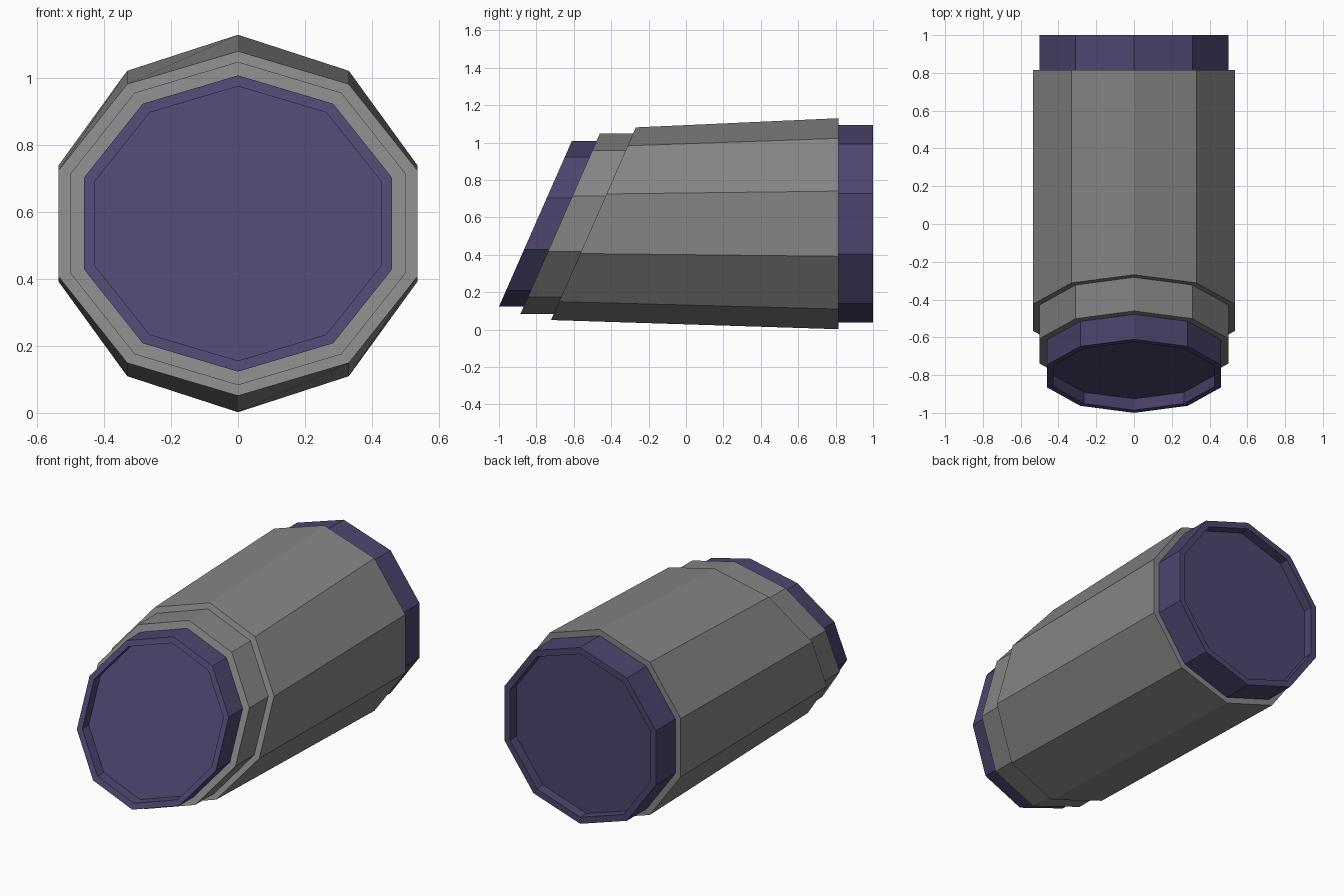
import bpy, bmesh, math

if "Cube" in bpy.data.objects:
    bpy.data.objects.remove(bpy.data.objects["Cube"])

SIDES = 10
CZ = 0.566      # height of the tube axis
SLANT = 0.44    # forward lean of the front faces


def material(name, rgb):
    m = bpy.data.materials.new(name)
    m.diffuse_color = (*rgb, 1.0)
    m.use_nodes = True
    m.node_tree.nodes["Principled BSDF"].inputs["Base Color"].default_value = m.diffuse_color
    return m


grey = material("grey", (0.235, 0.235, 0.235))
purple = material("dark purple", (0.075, 0.059, 0.158))


def sleeve(name, mat, loops, cap=False):
    """Skin ten-sided loops given as (y at axis, x radius, z radius, slant)."""
    bm = bmesh.new()
    rings = []
    for y, rx, rz, slant in loops:
        ring = []
        for i in range(SIDES):
            a = math.tau * i / SIDES
            dz = rz * math.cos(a)
            ring.append(bm.verts.new((rx * math.sin(a), y + slant * dz, CZ + dz)))
        rings.append(ring)
    # loops run from outside the rim inwards or front to back, so winding is consistent
    for a, b in zip(rings, rings[1:]):
        for i in range(SIDES):
            j = (i + 1) % SIDES
            bm.faces.new((a[i], a[j], b[j], b[i]))
    if cap:
        bm.faces.new(rings[0])
    # flip if the widest wall faces the axis
    bm.normal_update()
    wall = max(bm.faces, key=lambda f: abs(f.calc_center_median().x))
    if wall.normal.x * wall.calc_center_median().x < 0:
        bmesh.ops.reverse_faces(bm, faces=bm.faces[:])
    me = bpy.data.meshes.new(name)
    bm.to_mesh(me)
    bm.free()
    me.materials.append(mat)
    ob = bpy.data.objects.new(name, me)
    bpy.context.collection.objects.link(ob)
    return ob


# Radii (x, z) of each section
BODY_BACK = (0.5635, 0.564)
BODY_FRONT = (0.5635, 0.515)
COLLAR = (0.526, 0.483)
FRONT = (0.484, 0.4425)
FRONT_IN = (0.449, 0.410)
REAR = (0.526, 0.527)
REAR_IN = (0.488, 0.488)

# Main tapered body with stepped ends
sleeve("main_body", grey, [
    (-0.495, *COLLAR, SLANT), (-0.495, *BODY_FRONT, SLANT),
    (0.815, *BODY_BACK, 0), (0.815, *REAR, 0)])

# Narrower collar ahead of the body
sleeve("front_collar", grey, [
    (-0.673, *FRONT, SLANT), (-0.673, *COLLAR, SLANT), (-0.495, *COLLAR, SLANT)])

# Front end ring with recessed disc
sleeve("front_end", purple, [
    (-0.745, *FRONT_IN, SLANT), (-0.805, *FRONT_IN, SLANT),
    (-0.805, *FRONT, SLANT), (-0.673, *FRONT, SLANT)], cap=True)

# Rear end ring with recessed disc
sleeve("rear_end", purple, [
    (0.94, *REAR_IN, 0), (1.0, *REAR_IN, 0),
    (1.0, *REAR, 0), (0.815, *REAR, 0)], cap=True)

# Make the disc faces agree with their surrounding walls
for name in ("front_end", "rear_end"):
    me = bpy.data.objects[name].data
    bm = bmesh.new()
    bm.from_mesh(me)
    sign = -1 if name == "front_end" else 1
    for f in bm.faces:
        if len(f.verts) == SIDES and f.normal.y * sign < 0:
            f.normal_flip()
    bm.to_mesh(me)
    bm.free()
